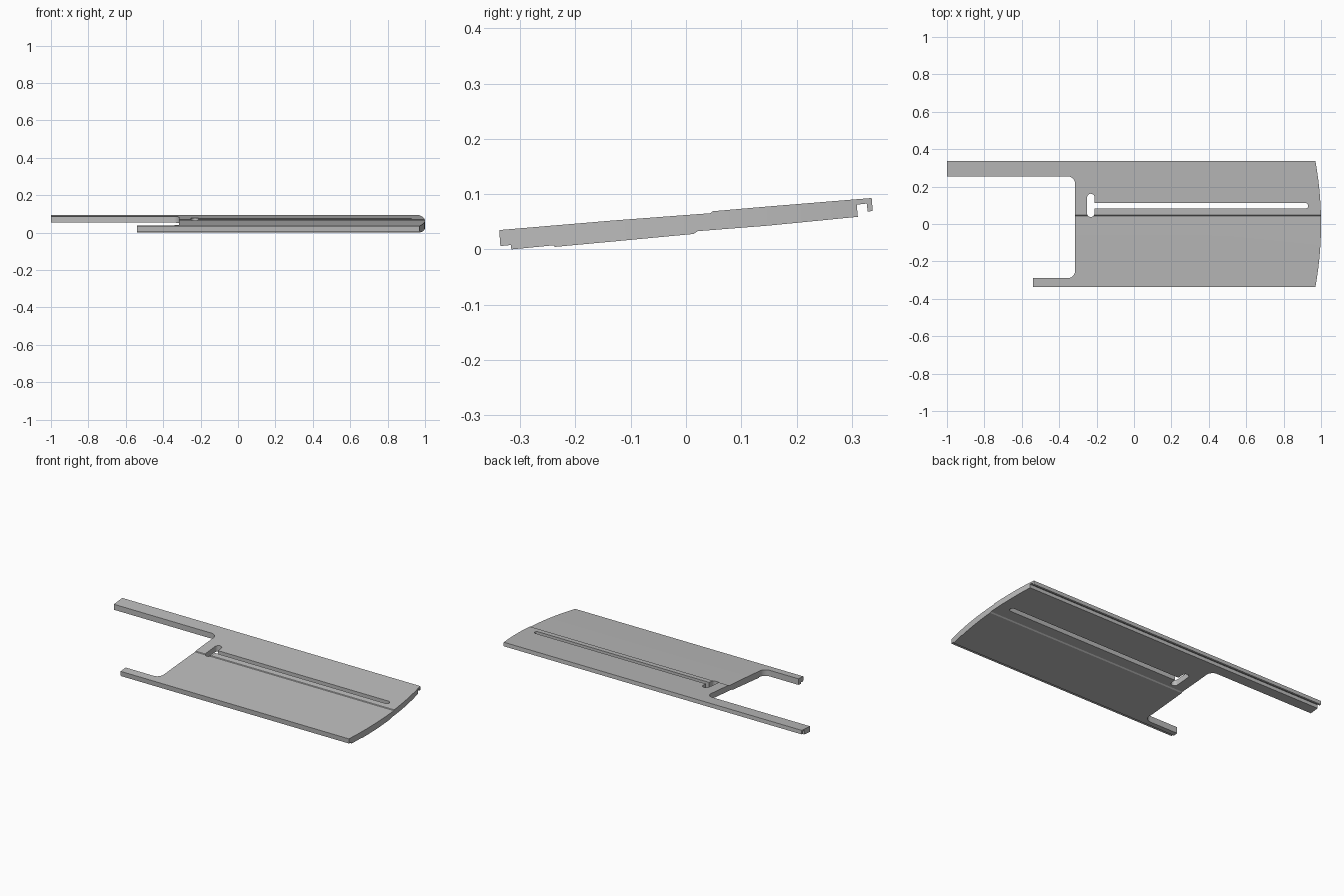
import bpy, bmesh, math
from mathutils import Matrix

if "Cube" in bpy.data.objects:
    bpy.data.objects.remove(bpy.data.objects["Cube"])

grey = bpy.data.materials.new("plain_grey")
grey.use_nodes = True
colour = (0.5, 0.5, 0.5, 1)
grey.diffuse_color = colour
grey.node_tree.nodes["Principled BSDF"].inputs["Base Color"].default_value = colour


def prism(name, outline, place, depth):
    """Extrude a closed outline; place maps (u, v, w) to a 3D point."""
    bm = bmesh.new()
    base = bm.faces.new([bm.verts.new(place(u, v, 0)) for u, v in outline])
    ext = bmesh.ops.extrude_face_region(bm, geom=[base])
    shift = [a - b for a, b in zip(place(0, 0, depth), place(0, 0, 0))]
    bmesh.ops.translate(bm, vec=shift, verts=[
        g for g in ext["geom"] if isinstance(g, bmesh.types.BMVert)])
    bmesh.ops.recalc_face_normals(bm, faces=bm.faces)
    mesh = bpy.data.meshes.new(name)
    bm.to_mesh(mesh)
    bm.free()
    mesh.materials.append(grey)
    obj = bpy.data.objects.new(name, mesh)
    bpy.context.collection.objects.link(obj)
    return obj


def arc(cx, cy, r, start, end, steps=10):
    angles = [math.radians(start + (end - start) * i / steps) for i in range(steps + 1)]
    return [(cx + r * math.cos(a), cy + r * math.sin(a)) for a in angles]


def upright(u, v, w):
    return (u, v, w - 0.3)


def sideways(u, v, w):
    return (w - 1.0, u, v)


def cut(target, cutter, operation):
    mod = target.modifiers.new(cutter.name, "BOOLEAN")
    mod.operation = operation
    mod.solver = "EXACT"
    mod.object = cutter
    bpy.context.view_layer.objects.active = target
    bpy.ops.object.modifier_apply(modifier=mod.name)
    bpy.data.objects.remove(cutter)


# Tilted panel: stepped seam on top and bottom, hooked lip along the back edge
section = [
    (-0.338, 0.035), (-0.13, 0.0525), (0.044, 0.0655), (0.048, 0.069), (0.14, 0.077),
    (0.336, 0.093), (0.338, 0.070), (0.329, 0.068), (0.327, 0.083), (0.309, 0.081),
    (0.311, 0.059), (0.148, 0.043), (0.021, 0.033), (0.014, 0.028), (-0.13, 0.0145),
    (-0.238, 0.0045), (-0.239, 0.0075), (-0.316, 0.0), (-0.317, 0.008), (-0.336, 0.006)]
panel = prism("panel", section, sideways, 2.0)

# Plan outline: bowed right end, long back arm and short front arm
bow = 1.9
sweep = math.degrees(math.asin(0.345 / bow))
plan = (arc(1.0 - bow, 0, bow, -sweep, sweep, 24)
        + [(-1.0, 0.345), (-1.0, 0.255)]
        + arc(-0.355, 0.215, 0.04, 90, 0)
        + arc(-0.355, -0.25, 0.04, 0, -90)
        + [(-0.54, -0.29), (-0.54, -0.345)])
cut(panel, prism("plan_trim", plan, upright, 0.6), "INTERSECT")

# Long guide slot and the short cross slot at its inner end
slot = [(-0.23, 0.083)] + arc(0.917, 0.0975, 0.0145, -90, 90) + [(-0.23, 0.112)]
cut(panel, prism("guide_slot", slot, upright, 0.6), "DIFFERENCE")
cross = arc(-0.231, 0.057, 0.02, 180, 360) + arc(-0.231, 0.142, 0.02, 0, 180)
cut(panel, prism("cross_slot", cross, upright, 0.6), "DIFFERENCE")

# Smooth the rounded walls, keep the edges sharp
bpy.ops.object.select_all(action="DESELECT")
panel.select_set(True)
bpy.context.view_layer.objects.active = panel
bpy.ops.object.shade_smooth_by_angle(angle=math.radians(20))
